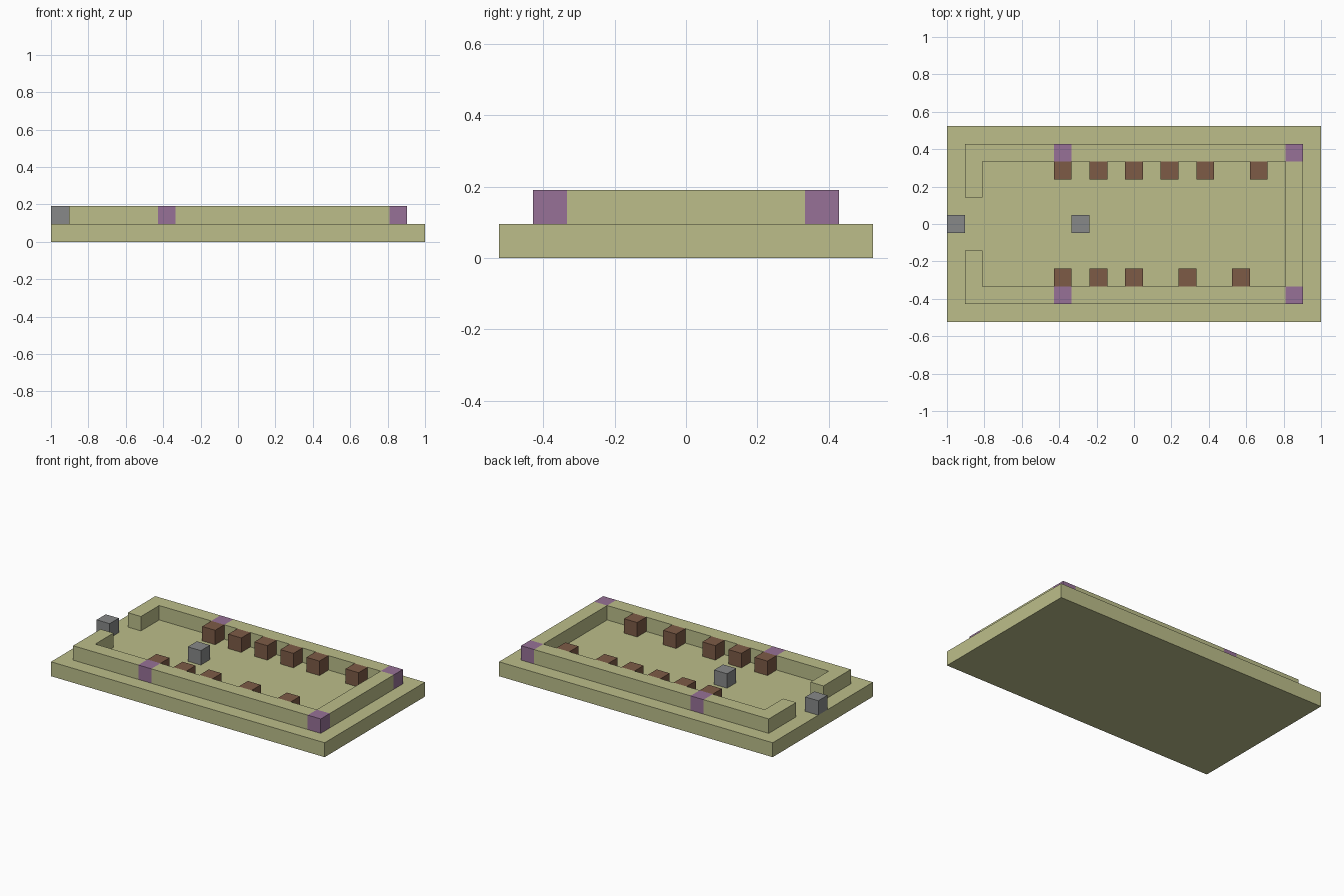
import bpy
import bmesh
from mathutils import Vector

if "Cube" in bpy.data.objects:
    bpy.data.objects.remove(bpy.data.objects["Cube"], do_unlink=True)

U = 2 / 21  # one block


def srgb(*rgb):
    return tuple((c / 255 / 12.92) if c < 10 else ((c / 255 + 0.055) / 1.055) ** 2.4 for c in rgb) + (1.0,)


def material(name, colour):
    m = bpy.data.materials.new(name)
    m.use_nodes = True
    m.diffuse_color = colour
    m.node_tree.nodes["Principled BSDF"].inputs["Base Color"].default_value = colour
    return m


sand = material("sand", srgb(188, 190, 138))
purple = material("purple", srgb(151, 113, 151))
brown = material("brown", srgb(125, 91, 70))
grey = material("grey", srgb(135, 137, 137))


def finish(name, bm, mats):
    mesh = bpy.data.meshes.new(name)
    bm.to_mesh(mesh)
    bm.free()
    for m in mats:
        mesh.materials.append(m)
    obj = bpy.data.objects.new(name, mesh)
    bpy.context.collection.objects.link(obj)
    return obj


def block(name, mat, x, y, layer, width=1, depth=1):
    """Box centred on a grid cell, resting on the given layer."""
    bm = bmesh.new()
    bmesh.ops.create_cube(bm, size=U)
    for v in bm.verts:
        v.co = Vector((v.co.x * width + x * U, v.co.y * depth + y * U, v.co.z + (layer + 0.5) * U))
    return finish(name, bm, [mat])


def block_run(name, cells, mats):
    """Joined blocks on layer 1: only outer faces; cells maps (x, y) to a material index."""
    bm = bmesh.new()
    for (x, y), index in cells.items():
        centre = Vector((x, y, 1.5))
        for axis in range(3):
            for sign in (-1, 1):
                n = Vector((0, 0, 0))
                n[axis] = sign
                if axis < 2 and (x + int(n.x), y + int(n.y)) in cells:
                    continue
                a = Vector((0, 0, 0))
                a[(axis + 1) % 3] = 0.5
                b = n.cross(a)
                mid = centre + n * 0.5
                corners = (mid - a - b, mid + a - b, mid + a + b, mid - a + b)
                bm.faces.new([bm.verts.new(c * U) for c in corners]).material_index = index
    bmesh.ops.remove_doubles(bm, verts=bm.verts, dist=U / 100)
    bmesh.ops.dissolve_limit(bm, angle_limit=0.01, verts=bm.verts, edges=bm.edges, delimit={'MATERIAL'})
    return finish(name, bm, mats)


# Floor slab
block("floor_slab", sand, 0, 0, 0, 21, 11)

# Perimeter wall with a doorway on one end, purple posts at corners and partway along
posts = {(x, y) for x in (-4, 9) for y in (-4, 4)}
wall = {}
for x in range(-9, 10):
    for y in range(-4, 5):
        long_side = abs(y) == 4
        end = x == 9 or (x == -9 and abs(y) >= 2)
        if long_side or end:
            wall[(x, y)] = int((x, y) in posts)
block_run("perimeter_wall", wall, [sand, purple])

# Brown blocks along the inside of each long wall
for side, y, columns in (("back", 3, (-4, -2, 0, 2, 4, 7)), ("front", -3, (-4, -2, 0, 3, 6))):
    for i, x in enumerate(columns, 1):
        block(f"{side}_brown_block_{i}", brown, x, y, 1)

# Grey blocks: one outside the doorway, one in the hall
block("doorway_block", grey, -10, 0, 1)
block("hall_block", grey, -3, 0, 1)
